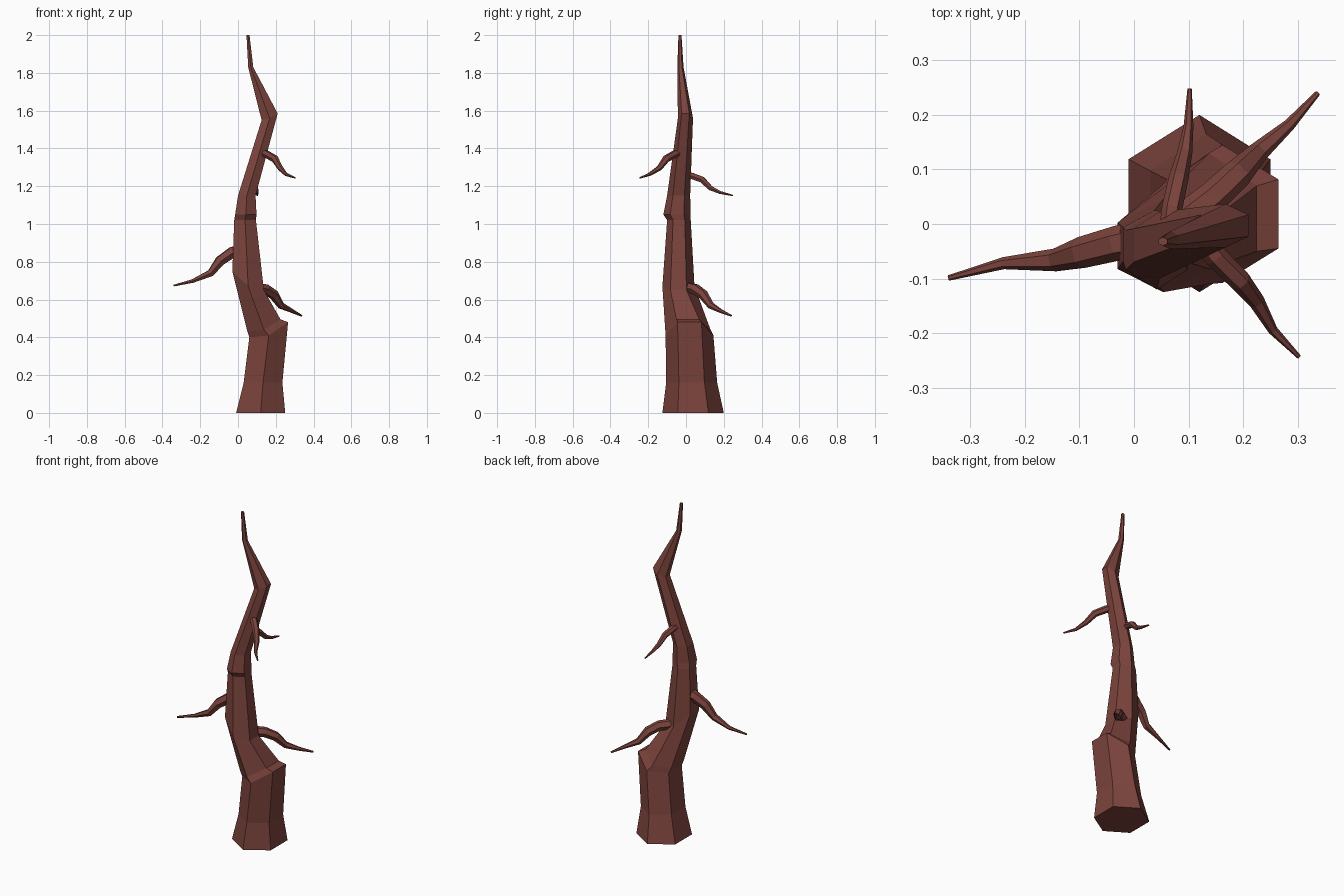
import bpy, bmesh, math
from mathutils import Vector

bark = bpy.data.materials.new("reddish brown bark")
bark.diffuse_color = (0.20, 0.057, 0.046, 1)


def skin(name, rings):
    """Join rings of points into a closed, flat-faced tube."""
    bm = bmesh.new()
    rows = [[bm.verts.new(p) for p in ring] for ring in rings]
    n = len(rows[0])
    for a, b in zip(rows, rows[1:]):
        for i in range(n):
            j = (i + 1) % n
            bm.faces.new((a[i], a[j], b[j], b[i]))
    bm.faces.new(rows[0][::-1])
    bm.faces.new(rows[-1])
    bmesh.ops.recalc_face_normals(bm, faces=bm.faces)
    mesh = bpy.data.meshes.new(name)
    bm.to_mesh(mesh)
    bm.free()
    mesh.materials.append(bark)
    ob = bpy.data.objects.new(name, mesh)
    bpy.context.collection.objects.link(ob)


def trunk_ring(x0, x1, y0, y1, z_left, z_mid, z_right):
    """Hexagon with points to front and back, tilted along x."""
    pts = []
    for k in range(6):
        a = math.radians(30 + 60 * k)
        c = round(math.cos(a) / math.cos(math.radians(30)))
        z = (z_left, z_mid, z_right)[c + 1]
        pts.append(((x0 + x1) / 2 + c * (x1 - x0) / 2,
                    (y0 + y1) / 2 + math.sin(a) * (y1 - y0) / 2, z))
    return pts


# Trunk: broad stump, broken shoulder on the right, crooked tapering spire
skin("trunk", [trunk_ring(*r) for r in (
    (-0.01, 0.25, -0.125, 0.20, 0, 0, 0),
    (0.03, 0.235, -0.105, 0.165, 0.16, 0.16, 0.16),
    (0.06, 0.265, -0.108, 0.145, 0.40, 0.41, 0.48),
    (0.05, 0.225, -0.11, 0.13, 0.43, 0.44, 0.495),
    (-0.03, 0.137, -0.125, 0.045, 0.75, 0.67, 0.65),
    (-0.02, 0.095, -0.10, 0.025, 1.02, 1.02, 1.02),
    (-0.015, 0.098, -0.12, 0.025, 1.05, 1.05, 1.05),
    (0.00, 0.093, -0.10, 0.022, 1.15, 1.15, 1.15),
    (0.125, 0.21, -0.043, 0.037, 1.55, 1.56, 1.585),
    (0.054, 0.081, -0.046, -0.013, 1.83, 1.83, 1.83),
    (0.045, 0.061, -0.040, -0.024, 2.0, 2.0, 2.0),
)])


def branch(name, path, radii, sides=6):
    """Crooked tapering branch with rings square to its path."""
    path = [Vector(p) for p in path]
    rings = []
    for i, p in enumerate(path):
        d = (path[min(i + 1, len(path) - 1)] - path[max(i - 1, 0)]).normalized()
        side = d.cross(Vector((0, 0, 1))).normalized()
        up = side.cross(d)
        rings.append([p + radii[i] * (side * math.cos(t) + up * math.sin(t))
                      for t in (2 * math.pi * k / sides for k in range(sides))])
    skin(name, rings)


# Four drooping side branches
branch("left_branch",
       [(0.02, -0.025, 0.865), (-0.03, -0.035, 0.85), (-0.095, -0.052, 0.805),
        (-0.145, -0.066, 0.74), (-0.24, -0.072, 0.698), (-0.34, -0.099, 0.674)],
       [0.034, 0.032, 0.029, 0.021, 0.011, 0.005])
branch("back_right_branch",
       [(0.08, 0.0, 0.665), (0.145, 0.05, 0.655), (0.19, 0.092, 0.625),
        (0.228, 0.132, 0.568), (0.285, 0.182, 0.54), (0.337, 0.24, 0.514)],
       [0.030, 0.029, 0.027, 0.019, 0.011, 0.005])
branch("front_right_branch",
       [(0.11, -0.01, 1.38), (0.15, -0.06, 1.37), (0.195, -0.105, 1.345),
        (0.225, -0.142, 1.295), (0.255, -0.195, 1.262), (0.303, -0.244, 1.244)],
       [0.022, 0.021, 0.020, 0.015, 0.009, 0.004])
branch("back_branch",
       [(0.065, -0.02, 1.26), (0.07, 0.03, 1.255), (0.082, 0.085, 1.235),
        (0.093, 0.13, 1.19), (0.100, 0.18, 1.167), (0.102, 0.248, 1.151)],
       [0.020, 0.019, 0.018, 0.014, 0.009, 0.004])
